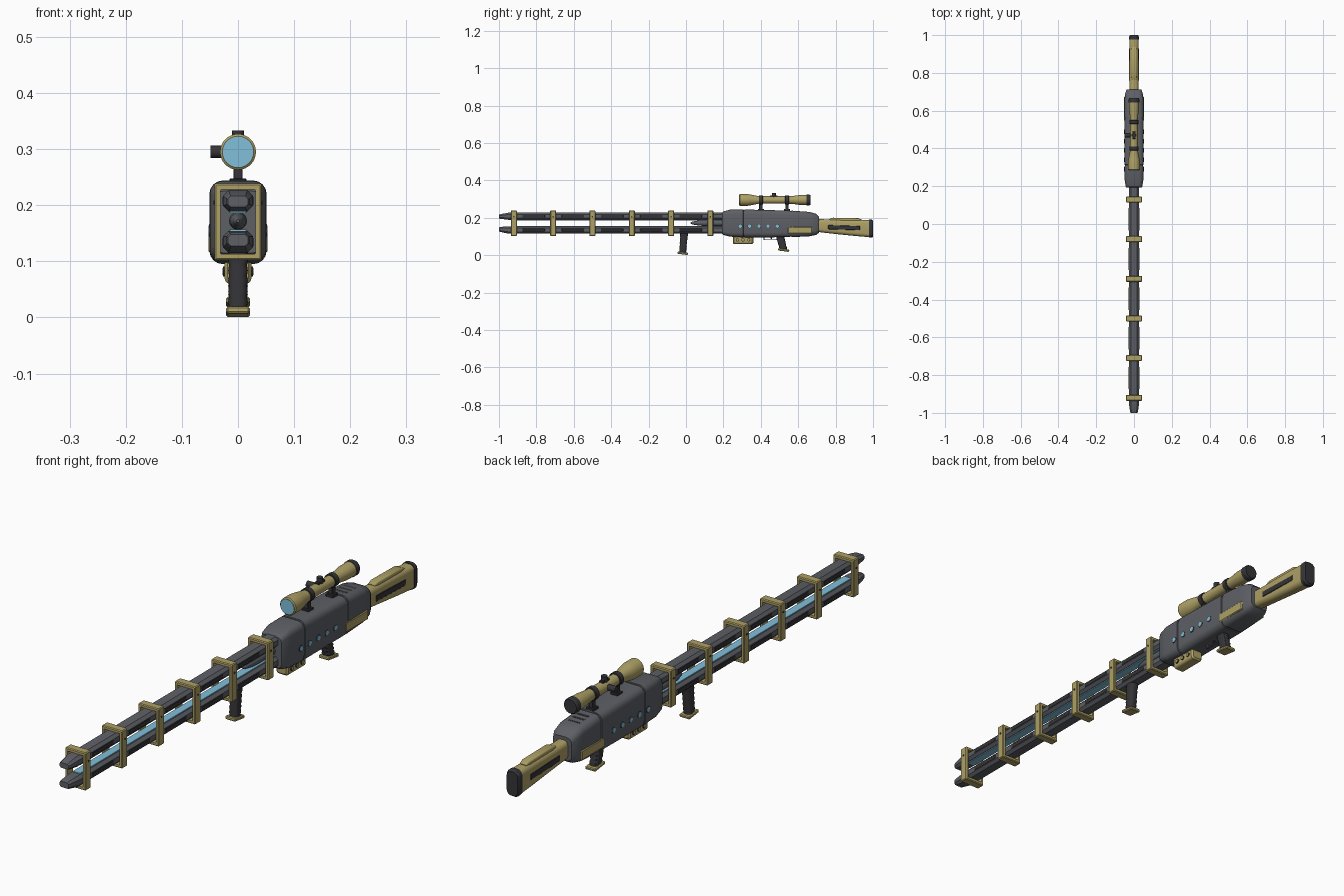
import bpy, bmesh, math
from mathutils import Matrix, Vector


def material(name, col):
    m = bpy.data.materials.new(name)
    m.diffuse_color = (*col, 1)
    return m


GREY = material("gunmetal", (0.11, 0.115, 0.13))
DARK = material("dark_rubber", (0.035, 0.035, 0.04))
BRASS = material("brass", (0.42, 0.35, 0.13))
BLUE = material("energy_blue", (0.22, 0.52, 0.7))


def finish(name, bm, mat):
    bmesh.ops.remove_doubles(bm, verts=bm.verts, dist=1e-5)
    bmesh.ops.recalc_face_normals(bm, faces=bm.faces)
    me = bpy.data.meshes.new(name)
    bm.to_mesh(me)
    bm.free()
    me.materials.append(mat)
    ob = bpy.data.objects.new(name, me)
    bpy.context.collection.objects.link(ob)
    bpy.ops.object.select_all(action='DESELECT')
    ob.select_set(True)
    bpy.context.view_layer.objects.active = ob
    bpy.ops.object.shade_smooth_by_angle(angle=math.radians(30))
    return ob


def rounded_rect(ha, hb, r, n):
    pts = []
    for k, (sa, sb) in enumerate([(1, 1), (-1, 1), (-1, -1), (1, -1)]):
        for i in range(n + 1):
            t = math.pi / 2 * (k + i / n)
            pts.append((sa * (ha - r) + r * math.cos(t), sb * (hb - r) + r * math.sin(t)))
    return pts


def loft(name, secs, mat, axis='y', n=4, closed=False):
    """Sections: (station, half width x, low, high, corner radius)."""
    bm = bmesh.new()
    rings = []
    for t, ha, lo, hi, r in secs:
        c = (lo + hi) / 2
        pts = rounded_rect(ha, (hi - lo) / 2, r, n)
        rings.append([bm.verts.new((a, t, c + b) if axis == 'y' else (a, c + b, t)) for a, b in pts])
    pairs = list(zip(rings, rings[1:])) + ([(rings[-1], rings[0])] if closed else [])
    for p, q in pairs:
        for i in range(len(p)):
            j = (i + 1) % len(p)
            bm.faces.new((p[i], p[j], q[j], q[i]))
    if not closed:
        bm.faces.new(rings[0])
        bm.faces.new(rings[-1])
    return finish(name, bm, mat)


def lathe(name, prof, z, mat, n=8):
    return loft(name, [(y, r, z - r, z + r, r) for y, r in prof], mat, n=n)


def box(name, x, y, z, mat, bevel=0.002, tilt=0.0):
    bm = bmesh.new()
    size = Vector((x[1] - x[0], y[1] - y[0], z[1] - z[0]))
    bmesh.ops.create_cube(bm, size=1, matrix=Matrix.Diagonal((*size, 1)))
    bmesh.ops.bevel(bm, geom=bm.edges[:], offset=bevel, segments=1, affect='EDGES')
    mid = Vector(((x[0] + x[1]) / 2, (y[0] + y[1]) / 2, (z[0] + z[1]) / 2))
    bmesh.ops.transform(bm, matrix=Matrix.Translation(mid) @ Matrix.Rotation(tilt, 4, 'X'), verts=bm.verts)
    return finish(name, bm, mat)


def disc(name, pos, r, depth, axis, mat, n=20):
    bm = bmesh.new()
    rot = Matrix.Rotation(math.pi / 2, 4, 'Y') if axis == 'x' else Matrix.Identity(4)
    bmesh.ops.create_cone(bm, cap_ends=True, segments=n, radius1=r, radius2=r, depth=depth,
                          matrix=Matrix.Translation(pos) @ rot)
    return finish(name, bm, mat)


RINGS = [-0.92 + 0.21 * i for i in range(6)]

# Twin barrel rails with tapered muzzles and glowing inner faces
for tag, lo, hi, tlo, thi, strip in [("upper", 0.189, 0.227, 0.197, 0.216, 0.188),
                                     ("lower", 0.115, 0.154, 0.127, 0.148, 0.155)]:
    loft(tag + "_rail", [(-1.0, 0.018, tlo, thi, 0.005), (-0.992, 0.021, tlo - .003, thi + .003, 0.007),
                         (-0.95, 0.027, lo, hi, 0.01), (0.22, 0.027, lo, hi, 0.01)], GREY, n=1)
    box(tag + "_glow_strip", (-0.015, 0.015), (-0.93, 0.2), (strip - .002, strip + .002), BLUE, 0.0005)
    mid = (lo + hi) / 2
    for y in RINGS[:5]:
        for s in (-1, 1):
            box(tag + "_rail_slot", (s * .0265 - .0015, s * .0265 + .0015), (y + .045, y + .165),
                (mid - .007, mid + .007), DARK, 0.001)

# Brass clamp frames around the rails
for y in RINGS:
    o, i = (0.102, 0.239), (0.113, 0.228)
    loft("clamp_frame", [(y - .016, 0.039, o[0] + .003, o[1] - .003, .001), (y - .013, 0.042, *o, .003),
                         (y + .013, 0.042, *o, .003), (y + .016, 0.039, o[0] + .003, o[1] - .003, .001),
                         (y + .016, 0.031, *i, .001), (y - .016, 0.031, *i, .001)], BRASS, n=1, closed=True)
    for s in (-1, 1):
        disc("frame_screw", (s * .042, y, 0.205), 0.004, 0.003, 'x', DARK, 10)

# Emitter spike between the rails
lathe("emitter_spike", [(0.025, 0.003), (0.035, 0.008), (0.07, 0.014), (0.1, 0.016), (0.2, 0.016)], 0.172, GREY, 5)

# Receiver body with shallow panel grooves
body = [(0.192, 0.040, 0.115, 0.225, 0.014), (0.2, 0.044, 0.108, 0.234, 0.018), (0.235, 0.050, 0.099, 0.243, 0.022)]
for y, lo, hi in [(0.31, 0.095, 0.244), (0.56, 0.096, 0.238)]:
    body += [(y - .004, .051, lo, hi, .024), (y - .003, .0485, lo + .003, hi - .003, .023),
             (y + .003, .0485, lo + .003, hi - .003, .023), (y + .004, .051, lo, hi, .024)]
body += [(0.66, 0.050, 0.101, 0.231, 0.024), (0.695, 0.046, 0.108, 0.221, 0.024), (0.712, 0.038, 0.12, 0.205, 0.02)]
loft("receiver_body", body, GREY)

# Side windows and brass side plates
for s in (-1, 1):
    for y in (0.29, 0.34, 0.39, 0.438, 0.488):
        disc("window_rim", (s * .0505, y, 0.155), 0.0115, 0.003, 'x', DARK)
        disc("window_light", (s * .051, y, 0.155), 0.009, 0.004, 'x', BLUE)
    box("side_plate", (s * .049 - .004, s * .049 + .004), (0.545, 0.675), (0.115, 0.15), BRASS, 0.003)

# Top cooling vents
for y in (0.59, 0.615, 0.64):
    box("top_vent", (-0.024, 0.024), (y - .006, y + .006), (0.225, 0.239 - (y - .56) * .08), DARK, 0.001)

# Brass power pack below the body
loft("power_pack", [(0.25, 0.019, 0.066, 0.105, 0.008), (0.256, 0.024, 0.06, 0.105, 0.01),
                    (0.354, 0.024, 0.06, 0.105, 0.01), (0.36, 0.019, 0.066, 0.105, 0.008)], BRASS)
for s in (-1, 1):
    for y in (0.275, 0.305, 0.335):
        disc("pack_stud", (s * .0245, y, 0.082), 0.009, 0.004, 'x', DARK)
        disc("pack_stud_cap", (s * .0255, y, 0.082), 0.006, 0.004, 'x', BRASS)

# Shoulder stock
loft("stock", [(0.70, 0.022, 0.125, 0.193, 0.015), (0.73, 0.024, 0.121, 0.192, 0.018),
               (0.80, 0.023, 0.113, 0.191, 0.018), (0.90, 0.024, 0.103, 0.189, 0.018),
               (0.982, 0.025, 0.096, 0.187, 0.018)], BRASS)
loft("cheek_rest", [(0.765, 0.013, 0.18, 0.193, 0.004), (0.785, 0.016, 0.18, 0.2, 0.006),
                    (0.92, 0.016, 0.18, 0.198, 0.006), (0.94, 0.013, 0.18, 0.19, 0.004)], BRASS)
loft("butt_pad", [(0.978, 0.026, 0.094, 0.19, 0.02), (0.992, 0.026, 0.093, 0.19, 0.02),
                  (1.0, 0.022, 0.098, 0.185, 0.018)], DARK)
for s in (-1, 1):
    box("stock_slot", (s * .0235 - .002, s * .0235 + .002), (0.76, 0.93), (0.136, 0.158), DARK, 0.0015, -0.03)


# Grips: ribbed dark handle with a brass cap
def grip(name, y_top, y_low, z_top, z_low, half_y):
    secs = [(z_top, 0.018, y_top - half_y, y_top + half_y, 0.014)]
    for k in range(11):
        f = 0.15 + 0.85 * k / 10
        y, z = y_top + (y_low - y_top) * f, z_top + (z_low - z_top) * f
        h = half_y * (1 - .1 * f) - (.002 if k % 2 else 0)
        secs.append((z, 0.0175 - (.0015 if k % 2 else 0), y - h, y + h, 0.013))
    loft(name, secs, DARK, 'z')
    box(name + "_cap", (-0.021, 0.021), (y_low - half_y - .007, y_low + half_y + .007),
        (z_low - .006, z_low + .006), BRASS, 0.003, -0.13)


grip("front_grip", -0.010, -0.018, 0.118, 0.010, 0.021)
grip("rear_grip", 0.500, 0.522, 0.112, 0.027, 0.023)

# Trigger and guard
box("trigger_guard_bar", (-0.006, 0.006), (0.415, 0.49), (0.08, 0.084), GREY, 0.001)
box("trigger_guard_front", (-0.006, 0.006), (0.415, 0.419), (0.08, 0.102), GREY, 0.001)
box("trigger", (-0.004, 0.004), (0.452, 0.459), (0.086, 0.104), DARK, 0.001, 0.2)

# Telescopic sight
SZ = 0.295
lathe("scope_tube", [(0.285, 0.028), (0.288, 0.032), (0.325, 0.032), (0.345, 0.029), (0.39, 0.02), (0.54, 0.02),
                     (0.575, 0.022), (0.605, 0.026), (0.645, 0.027), (0.65, 0.024)], SZ, BRASS)
lathe("scope_lens", [(0.283, 0.0275), (0.29, 0.0275)], SZ, BLUE)
lathe("scope_eyecup", [(0.643, 0.0285), (0.66, 0.0285), (0.666, 0.025)], SZ, DARK)
for y in (0.4, 0.54):
    lathe("scope_ring", [(y - .011, 0.0225), (y - .009, 0.0245), (y + .009, 0.0245), (y + .011, 0.0225)], SZ, DARK)
    box("scope_post", (-0.008, 0.008), (y - .009, y + .009), (0.235, 0.278), DARK, 0.001)
    box("scope_foot", (-0.015, 0.015), (y - .016, y + .016), (0.234, 0.248), DARK, 0.002)
disc("elevation_knob", (0, 0.47, 0.322), 0.011, 0.022, 'z', DARK)
box("knob_base", (-0.009, 0.009), (0.45, 0.49), (0.31, 0.32), DARK, 0.002)
disc("windage_knob", (-0.033, 0.47, SZ), 0.011, 0.032, 'x', DARK)
